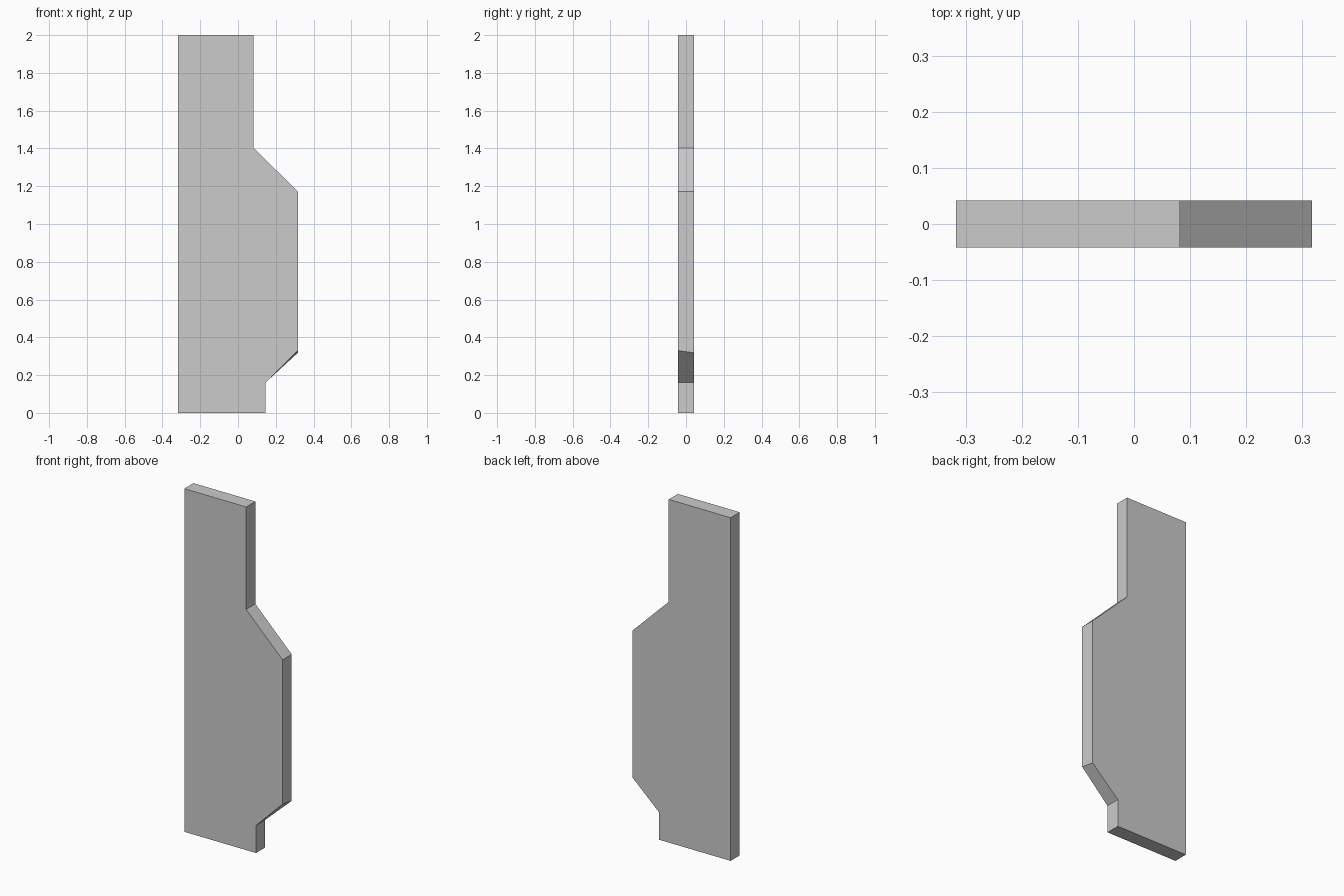
import bpy, bmesh

if "Cube" in bpy.data.objects:
    bpy.data.objects.remove(bpy.data.objects["Cube"])

HALF_DEPTH = 0.042


def profile(lower_corner_z):
    """Side outline in x, z, anticlockwise seen from the front."""
    return [(-0.317, 0), (0.145, 0), (0.145, 0.16), (0.317, lower_corner_z),
            (0.317, 1.172), (0.082, 1.403), (0.082, 2), (-0.317, 2)]


# Flat panel: front and back outlines joined by side walls;
# the lower slope is slightly twisted, a little lower at the back
bm = bmesh.new()
front = [bm.verts.new((x, -HALF_DEPTH, z)) for x, z in profile(0.33)]
back = [bm.verts.new((x, HALF_DEPTH, z)) for x, z in profile(0.318)]
bm.faces.new(front)
bm.faces.new(back[::-1])
count = len(front)
for i in range(count):
    j = (i + 1) % count
    bm.faces.new((front[j], front[i], back[i], back[j]))
bmesh.ops.recalc_face_normals(bm, faces=bm.faces[:])

mesh = bpy.data.meshes.new("stepped_panel")
bm.to_mesh(mesh)
bm.free()
panel = bpy.data.objects.new("stepped_panel", mesh)
bpy.context.collection.objects.link(panel)
